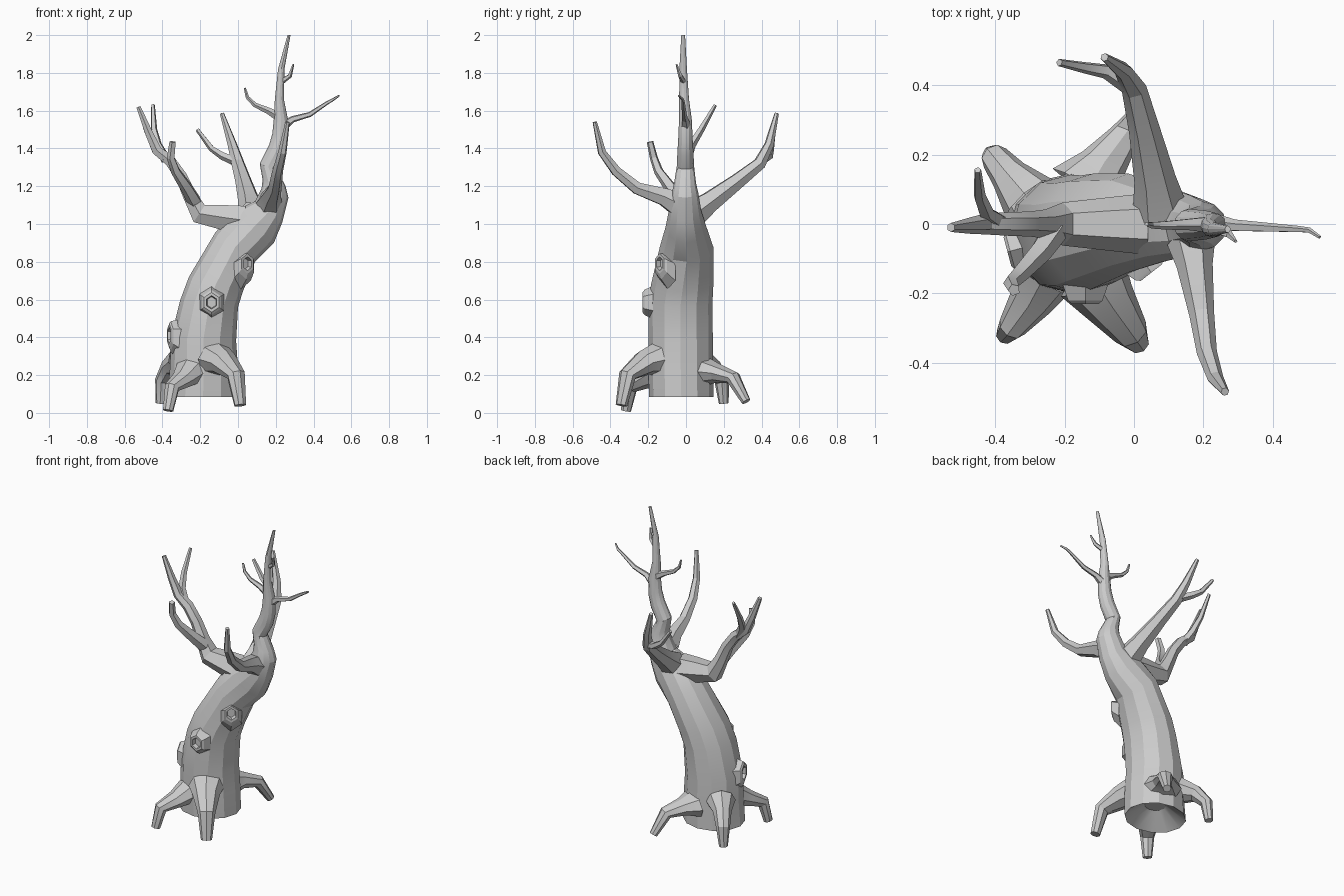
import bpy, bmesh, math
from mathutils import Vector


def finish(name, bm, angle=22):
    bmesh.ops.recalc_face_normals(bm, faces=bm.faces)
    me = bpy.data.meshes.new(name)
    bm.to_mesh(me)
    bm.free()
    ob = bpy.data.objects.new(name, me)
    bpy.context.collection.objects.link(ob)
    bpy.ops.object.select_all(action='DESELECT')
    ob.select_set(True)
    bpy.context.view_layer.objects.active = ob
    bpy.ops.object.shade_smooth_by_angle(angle=math.radians(angle))
    return ob


def loft(name, rings, cap_start=False):
    """Skin equal-length point rings; buried starts stay open, the end is capped."""
    bm = bmesh.new()
    vs = [[bm.verts.new(p) for p in r] for r in rings]
    n = len(vs[0])
    for a, b in zip(vs, vs[1:]):
        for i in range(n):
            j = (i + 1) % n
            bm.faces.new((a[i], a[j], b[j], b[i]))
    if cap_start:
        bm.faces.new(vs[0][::-1])
    bm.faces.new(vs[-1])
    return finish(name, bm)


def limb(name, pts, sides=6):
    """Tapered tube through (x, y, z, radius[, width factor]) points."""
    P = [Vector(p[:3]) for p in pts]
    rings, old, u = [], None, None
    for k, p in enumerate(P):
        t = (P[min(k + 1, len(P) - 1)] - P[max(k - 1, 0)]).normalized()
        if old is None:
            u = t.cross(Vector((0, 0, 1))).normalized()   # level sideways axis
        else:
            u = old.rotation_difference(t) @ u
        v, old = t.cross(u), t
        wide = pts[k][4] if len(pts[k]) > 4 else 1
        rings.append([p + pts[k][3] * (-u * wide * math.cos(a) + v * math.sin(a))
                      for a in (2 * math.pi * i / sides for i in range(sides))])
    return loft(name, rings)


def knot(name, pos, yaw, w, h, depth, sag=0.03, sides=6):
    """Raised knot with a recessed hollow, facing out along yaw degrees."""
    a = math.radians(yaw)
    out = Vector((math.cos(a), math.sin(a), 0))
    side = Vector((-math.sin(a), math.cos(a), 0))
    c = Vector(pos)
    # scale, offset along the facing direction, droop factor
    steps = [(1.5, -0.03, 1), (1.15, depth * .6, .3), (0.9, depth, 0),
             (0.62, depth, 0), (0.52, depth - 0.025, 0)]
    rings = []
    for s, d, k in steps:
        rings.append([c + out * d + side * (math.cos(t) * w * s)
                      + Vector((0, 0, math.sin(t) * h * s - k * sag))
                      for t in (2 * math.pi * (i + .5) / sides for i in range(sides))])
    return loft(name, rings)


# Trunk and leader: left x,z / right x,z of each section, y centre, y radius
trunk = [(-.25, .17, -.12, .17, -.025, .06),
         (-.375, .085, .005, .085, -.025, .17), (-.36, .24, -.0, .24, -.028, .172),
         (-.355, .4, -.01, .38, -.028, .17),
         (-.305, .6, .0, .56, -.03, .17), (-.26, .72, .025, .64, -.02, .165),
         (-.12, .955, .09, .8, .003, .142), (-.02, 1.07, .19, .9, 0, .108),
         (.09, 1.12, .235, 1.01, -.005, .087), (.125, 1.19, .267, 1.14, -.005, .07),
         (.13, 1.235, .252, 1.2, -.005, .058), (.115, 1.32, .205, 1.29, -.003, .046),
         (.165, 1.42, .245, 1.36, -.003, .042), (.182, 1.48, .263, 1.43, -.003, .038),
         (.19, 1.56, .267, 1.54, -.003, .034),
         (.195, 1.66, .243, 1.66, -.01, .026), (.212, 1.82, .246, 1.82, -.015, .02),
         (.262, 2, .278, 2, -.015, .01)]
rings = []
for lx, lz, rx, rz, yc, ry in trunk:
    L, R = Vector((lx, yc, lz)), Vector((rx, yc, rz))
    rings.append([(L + R) / 2 + (R - L) / 2 * math.cos(t) + Vector((0, ry * math.sin(t), 0))
                  for t in (2 * math.pi * i / 12 for i in range(12))])
loft("trunk", rings, True)

# Main branches
limb("front_branch", [(.165, -.05, 1.11, .07), (.175, -.12, 1.145, .052), (.195, -.26, 1.19, .036),
                      (.21, -.37, 1.28, .029), (.235, -.445, 1.38, .023), (.262, -.483, 1.54, .012)])
limb("back_branch", [(.075, .04, 1.055, .08), (.06, .13, 1.12, .06), (.03, .27, 1.225, .045),
                     (.0, .39, 1.32, .036), (-.03, .44, 1.42, .026), (-.085, .48, 1.585, .012)])
limb("left_branch", [(.03, 0, 1.02, .088), (-.08, 0, 1.035, .076), (-.205, 0, 1.055, .062),
                     (-.255, 0, 1.15, .042), (-.3, 0, 1.25, .036), (-.36, 0, 1.335, .034),
                     (-.43, 0, 1.39, .03), (-.475, -.005, 1.49, .023), (-.527, -.01, 1.62, .013)])

# Side twigs
twigs = {
    "back_branch_twig": [(-.02, .4, 1.335, .025), (-.08, .44, 1.36, .022),
                         (-.14, .45, 1.4, .017), (-.215, .465, 1.5, .011)],
    "left_branch_twig": [(-.38, 0, 1.34, .028), (-.425, .03, 1.42, .023),
                         (-.445, .08, 1.5, .018), (-.45, .155, 1.63, .01)],
    "left_front_twig": [(-.23, -.02, 1.12, .04), (-.27, -.08, 1.19, .034), (-.33, -.145, 1.28, .026),
                        (-.355, -.17, 1.35, .022), (-.345, -.19, 1.435, .018)],
    "leader_right_twig": [(.24, 0, 1.52, .028), (.29, -.005, 1.555, .018), (.38, -.01, 1.58, .014),
                          (.47, -.015, 1.64, .01), (.505, -.018, 1.66, .008), (.535, -.038, 1.68, .005)],
    "leader_left_twig": [(.22, 0, 1.565, .026), (.16, 0, 1.6, .018), (.09, -.003, 1.63, .013),
                         (.05, -.003, 1.67, .01), (.036, 0, 1.72, .006)],
    "leader_top_twig": [(.225, -.01, 1.75, .016), (.275, -.03, 1.785, .012), (.293, -.05, 1.845, .005)],
}
for name, pts in twigs.items():
    limb(name, pts, 5)

# Roots flaring off the trunk and arching down to the ground
roots = {
    "front_left_root": [(-.255, -.145, .215, .075, 1.2), (-.295, -.22, .175, .05, 1.3),
                        (-.35, -.295, .135, .038, 1.1), (-.37, -.318, .012, .028)],
    "front_right_root": [(-.12, -.15, .285, .09, 1.2), (-.075, -.22, .265, .068, 1.2),
                         (-.01, -.31, .2, .044, 1.2), (.012, -.342, .04, .03, 1.1)],
    "back_left_root": [(-.3, .07, .27, .08, 1.1), (-.36, .14, .24, .05, 1.1),
                       (-.4, .19, .17, .038, 1.1), (-.41, .2, .05, .026)],
    "back_right_root": [(-.13, .1, .22, .08, 1.5), (-.09, .17, .21, .05, 1.4),
                        (-.03, .25, .185, .038, 1.2), (.012, .318, .06, .025)],
}
for name, pts in roots.items():
    limb(name, pts, 8)

# Hollow knots on the trunk
knot("front_knot", (-.14, -.205, .585), -90, .05, .058, .025, 0)
knot("right_knot", (.035, -.12, .79), -52, .05, .06, .025, .045)
knot("left_knot", (-.345, -.075, .41), 195, .055, .07, .02, .02)
